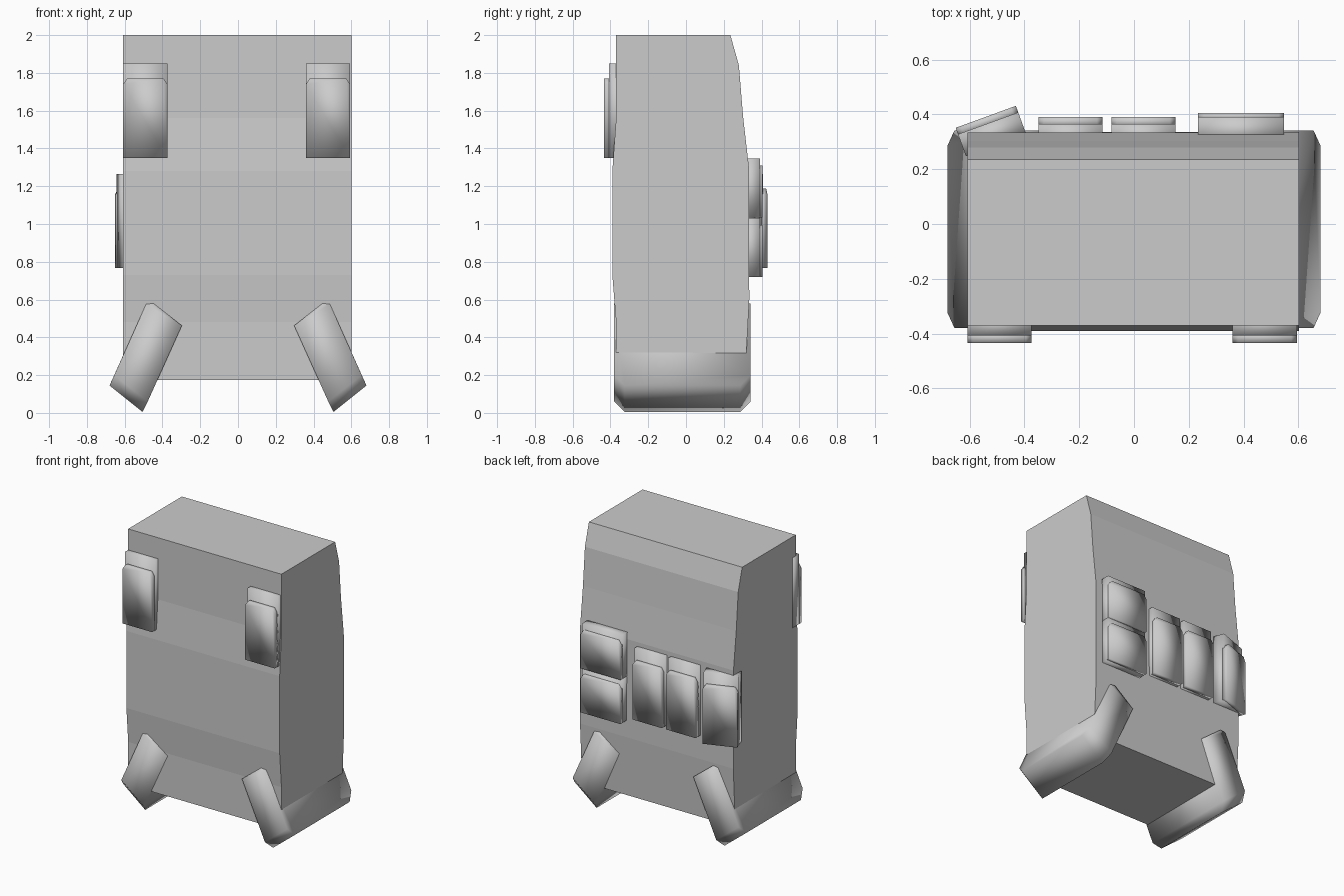
import bpy, bmesh, math
from mathutils import Matrix, Vector

if "Cube" in bpy.data.objects:
    bpy.data.objects.remove(bpy.data.objects["Cube"])


def finish(name, bm, smooth=True):
    bmesh.ops.recalc_face_normals(bm, faces=bm.faces)
    me = bpy.data.meshes.new(name)
    bm.to_mesh(me)
    bm.free()
    for p in me.polygons:
        p.use_smooth = smooth
    ob = bpy.data.objects.new(name, me)
    bpy.context.collection.objects.link(ob)
    return ob


def prism(bm, pts, direction):
    """Extrude a closed outline along a direction."""
    face = bm.faces.new([bm.verts.new(p) for p in pts])
    res = bmesh.ops.extrude_face_region(bm, geom=[face], use_keep_orig=True)
    verts = [g for g in res["geom"] if isinstance(g, bmesh.types.BMVert)]
    bmesh.ops.translate(bm, verts=verts, vec=direction)


def hull(name, pts):
    bm = bmesh.new()
    for p in pts:
        bm.verts.new(p)
    bmesh.ops.convex_hull(bm, input=bm.verts)
    bmesh.ops.dissolve_limit(bm, angle_limit=0.03, verts=bm.verts, edges=bm.edges)
    return finish(name, bm)


def pouch(name, x, y, z, w, h, cover_h, cover_t, depth, turn):
    """Pouch with its outer face centred at (x, y), bottom at z, local outside = -y."""
    place = Matrix.Translation((x, y, z)) @ Matrix.Rotation(math.radians(turn), 4, 'Z')
    a = w / 2
    # back box
    bm = bmesh.new()
    prism(bm, [(-a, cover_t, 0), (a, cover_t, 0), (a, cover_t, h), (-a, cover_t, h)],
          (0, depth - cover_t, 0))
    bm.transform(place)
    finish(name + "_base", bm)
    # front cover with clipped top corners
    c = 0.03
    outline = [(-a, 0), (a, 0), (a, cover_h - c), (a - 0.02, cover_h),
               (-a + 0.02, cover_h), (-a, cover_h - c)]
    bm = bmesh.new()
    prism(bm, [(px, 0, pz) for px, pz in outline], (0, cover_t + 0.01, 0))
    bm.transform(place)
    finish(name + "_cover", bm)


# main body: side profile extruded across x
profile = [(-0.37, 2.0), (0.235, 2.0), (0.28, 1.84), (0.302, 1.57), (0.333, 1.30),
           (0.335, 0.60), (0.312, 0.175), (-0.37, 0.175), (-0.37, 0.48),
           (-0.39, 0.73), (-0.39, 1.28), (-0.37, 1.56)]
bm = bmesh.new()
prism(bm, [(-0.608, y, z) for y, z in profile], (1.21, 0, 0))
finish("body", bm, smooth=False)

# slanted hip blocks, chamfered at the lower end
full = [(0.487, 0.575), (0.448, 0.58), (0.297, 0.462), (0.478, 0.06), (0.655, 0.20)]
end = [(0.68, 0.145), (0.505, 0.005)]
pts = [(x, y, z) for x, z in full for y in (-0.38, 0.342)]
pts += [(x, y, z) for x, z in end for y in (-0.325, 0.287)]
for side, s in (("right", 1), ("left", -1)):
    hull("hip_block_" + side, [(s * x, y, z) for x, y, z in pts])

# front shoulder pouches
for side, x in (("left", -0.491), ("right", 0.477)):
    pouch("shoulder_pouch_" + side, x, -0.434, 1.35, 0.234, 0.5, 0.42, 0.027, 0.10, 0)

# back upright pouches
for i, x in enumerate((-0.232, 0.034)):
    pouch(f"back_pouch_{i}", x, 0.39, 0.77, 0.234, 0.5, 0.42, 0.025, 0.10, 180)

# turned pouch on the back left corner
pouch("corner_pouch", -0.541, 0.391, 0.768, 0.234, 0.497, 0.42, 0.025, 0.11, 200)

# stacked wide pouches
for i, z in enumerate((0.72, 1.035)):
    pouch(f"stacked_pouch_{i}", 0.391, 0.405, z, 0.314, 0.313, 0.275, 0.014, 0.11, 180)
